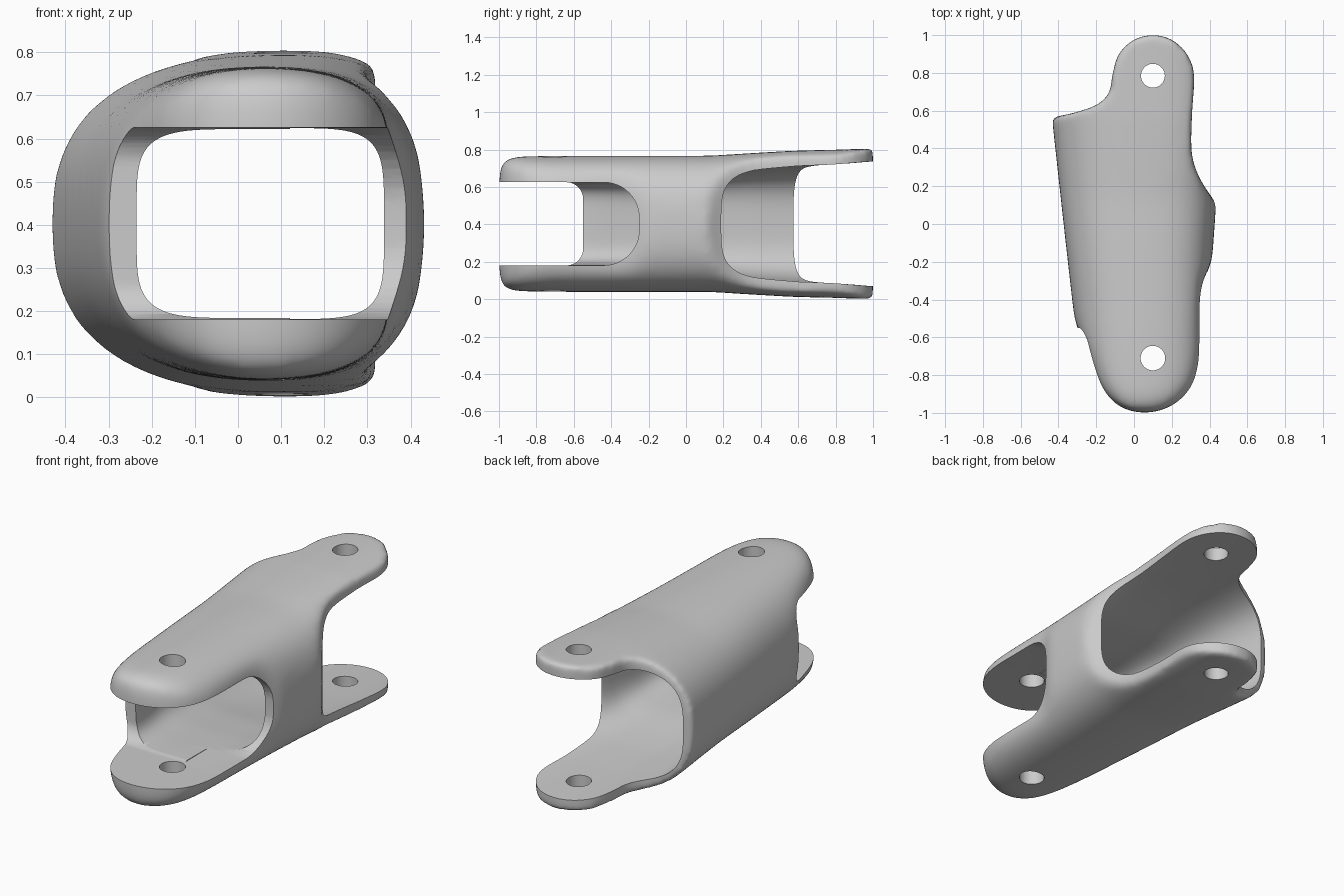
import bpy, bmesh, math

if "Cube" in bpy.data.objects:
    bpy.data.objects.remove(bpy.data.objects["Cube"])

ZC = 0.403


def make_object(name, bm):
    bmesh.ops.recalc_face_normals(bm, faces=bm.faces)
    me = bpy.data.meshes.new(name)
    bm.to_mesh(me)
    bm.free()
    ob = bpy.data.objects.new(name, me)
    bpy.context.collection.objects.link(ob)
    return ob


def bridge(name, rings):
    """Closed solid through a list of equal point rings."""
    bm = bmesh.new()
    vs = [[bm.verts.new(p) for p in r] for r in rings]
    n = len(vs[0])
    for a, b in zip(vs, vs[1:]):
        for i in range(n):
            j = (i + 1) % n
            bm.faces.new((a[i], a[j], b[j], b[i]))
    bm.faces.new(vs[0][::-1])
    bm.faces.new(vs[-1])
    return make_object(name, bm)


def lerp_keys(keys, y):
    for a, b in zip(keys, keys[1:]):
        if y <= b[0]:
            t = (y - a[0]) / (b[0] - a[0])
            return [p + (q - p) * t for p, q in zip(a, b)]
    return keys[-1]


def tube(name, keys, steps=40, n=96):
    """Loft; keys are y, left x, apex x, right x, half height, left and right squareness."""
    rings = []
    y0, y1 = keys[0][0], keys[-1][0]
    for s in range(steps + 1):
        y = y0 + (y1 - y0) * s / steps
        _, xl, xa, xr, hz, nl, nr = lerp_keys(keys, y)
        ring = []
        for i in range(n):
            a = 2 * math.pi * (i + 0.5) / n
            c, d = math.cos(a), math.sin(a)
            e = 2 / (nr if c > 0 else nl)
            w = xr - xa if c > 0 else xa - xl
            ring.append((xa + math.copysign(abs(c) ** e, c) * w, y,
                         ZC + math.copysign(abs(d) ** e, d) * hz))
        rings.append(ring)
    return bridge(name, rings)


def spline(pts, k=6):
    out = []
    n = len(pts)
    for i in range(n):
        p = [pts[(i + j - 1) % n] for j in range(4)]
        for s in range(k):
            t = s / k
            out.append(tuple(0.5 * (2 * b + (c - a) * t + (2 * a - 5 * b + 4 * c - d) * t * t
                                    + (3 * b - a - 3 * c + d) * t ** 3)
                             for a, b, c, d in zip(*p)))
    return out


def apply_mods(ob):
    dg = bpy.context.evaluated_depsgraph_get()
    me = bpy.data.meshes.new_from_object(ob.evaluated_get(dg))
    ob.modifiers.clear()
    ob.data = me


def boolean(ob, cutter, op):
    m = ob.modifiers.new("bool", 'BOOLEAN')
    m.operation, m.object, m.solver = op, cutter, 'EXACT'
    apply_mods(ob)
    bpy.data.objects.remove(cutter)


# Outer body loft
link = tube("clevis_link", [
    (-1.1, -0.255, 0.05, 0.392, 0.362, 2.5, 2.9), (-0.6, -0.307, 0.05, 0.402, 0.366, 2.5, 2.9),
    (-0.2, -0.352, 0.06, 0.414, 0.365, 2.5, 2.8), (0.13, -0.388, 0.08, 0.437, 0.364, 2.5, 2.7),
    (0.3, -0.406, 0.1, 0.445, 0.375, 2.5, 2.7), (0.56, -0.434, 0.11, 0.46, 0.39, 2.5, 2.8),
    (1.1, -0.492, 0.12, 0.47, 0.405, 2.5, 2.9)])

# Plan outline trims the lugs, end walls and side windows
outline = spline([
    (0.1, 1.0), (0.0, 0.975), (-0.08, 0.90), (-0.114, 0.79), (-0.13, 0.70), (-0.19, 0.635),
    (-0.30, 0.594), (-0.43, 0.565), (-0.6, 0.537), (-0.62, 0.1), (-0.6, -0.43), (-0.40, -0.49),
    (-0.312, -0.545), (-0.26, -0.64), (-0.21, -0.78), (-0.165, -0.885), (-0.075, -0.975),
    (0.06, -1.008), (0.2, -0.968), (0.307, -0.87), (0.352, -0.74), (0.353, -0.55), (0.353, -0.36),
    (0.373, -0.28), (0.415, -0.22), (0.52, -0.14), (0.52, 0.04), (0.43, 0.12), (0.36, 0.22),
    (0.317, 0.32), (0.303, 0.42), (0.308, 0.6), (0.318, 0.79), (0.28, 0.90), (0.2, 0.975)])
trim = bridge("trim_helper", [[(x, y, z) for x, y in outline] for z in (-0.3, 1.1)])
boolean(link, trim, 'INTERSECT')

# Round the outer edges, more strongly towards the front
m = link.modifiers.new("remesh", 'REMESH')
m.mode, m.voxel_size = 'VOXEL', 0.014
apply_mods(link)
bm = bmesh.new()
bm.from_mesh(link.data)
for i in range(120):
    limit = 2 if i < 8 else 0.5 - 1.3 * i / 120
    bmesh.ops.smooth_vert(bm, verts=[v for v in bm.verts if v.co.y < limit], factor=0.5,
                          use_axis_x=True, use_axis_y=True, use_axis_z=True)
bm.to_mesh(link.data)
bm.free()

# Tapered cavity through the whole length, boxier at the front
cavity = tube("cavity_helper", [
    (-1.2, -0.21, 0.05, 0.33, 0.219, 4.8, 5), (-0.5, -0.237, 0.05, 0.335, 0.219, 4.8, 5),
    (-0.25, -0.272, 0.06, 0.338, 0.228, 4.3, 4.8), (0.0, -0.31, 0.07, 0.355, 0.25, 4, 4.2),
    (0.2, -0.335, 0.09, 0.38, 0.283, 3.6, 3.6), (0.35, -0.352, 0.1, 0.44, 0.301, 3.4, 3.5),
    (0.6, -0.388, 0.11, 0.52, 0.317, 3.3, 3.5), (1.2, -0.455, 0.12, 0.6, 0.342, 3.2, 3.5)])
boolean(link, cavity, 'DIFFERENCE')


# Flat inner faces of the front lugs and rounded side window
def slot(name, x0, x1, y1, r, h):
    prof = [(-1.3, ZC - h)]
    for s, a0 in ((-1, -90), (1, 0)):
        for k in range(13):
            a = math.radians(a0 + 90 * k / 12)
            prof.append((y1 - r + r * math.cos(a), ZC + s * (h - r) + r * math.sin(a)))
    prof.append((-1.3, ZC + h))
    return bridge(name, [[(x, y, z) for y, z in prof] for x in (x0, x1)])


boolean(link, slot("window_helper", 0.12, 0.7, -0.25, 0.19, 0.222), 'DIFFERENCE')
boolean(link, slot("lug_gap_helper", -0.7, 0.69, -0.55, 0.09, 0.2225), 'DIFFERENCE')

# Pivot holes through both pairs of lugs
for y, r in ((0.785, 0.063), (-0.71, 0.065)):
    ring = [(0.1 + r * math.cos(math.tau * i / 48), y + r * math.sin(math.tau * i / 48))
            for i in range(48)]
    pin = bridge("hole_helper", [[(x, v, z) for x, v in ring] for z in (-0.2, 1.0)])
    boolean(link, pin, 'DIFFERENCE')

# Smooth shading with crisp machined edges
bpy.context.view_layer.objects.active = link
link.select_set(True)
bpy.ops.object.shade_smooth_by_angle(angle=math.radians(35))
